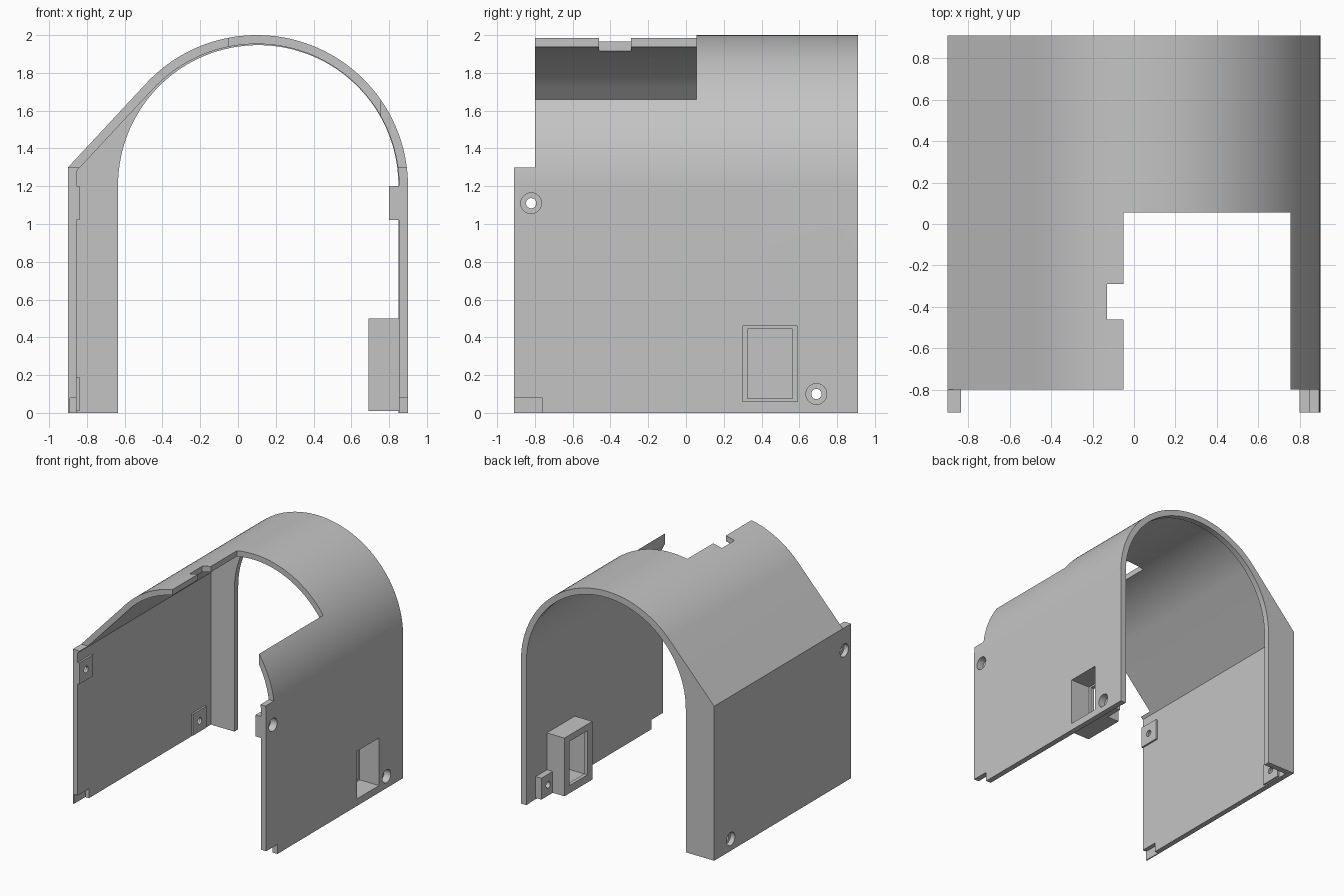
import bpy, bmesh, math

cube = bpy.data.objects.get("Cube")
if cube:
    bpy.data.objects.remove(cube, do_unlink=True)

grey = bpy.data.materials.new("plain_grey")
grey.use_nodes = True
grey.diffuse_color = (0.55, 0.55, 0.55, 1)
grey.node_tree.nodes["Principled BSDF"].inputs["Base Color"].default_value = (0.55, 0.55, 0.55, 1)


def prism(name, profile, y0, y1):
    """Extrude an x-z outline along y."""
    bm = bmesh.new()
    face = bm.faces.new([bm.verts.new((x, y0, z)) for x, z in profile])
    moved = bmesh.ops.extrude_face_region(bm, geom=[face])["geom"]
    bmesh.ops.translate(bm, vec=(0, y1 - y0, 0),
                        verts=[v for v in moved if isinstance(v, bmesh.types.BMVert)])
    bmesh.ops.recalc_face_normals(bm, faces=bm.faces)
    mesh = bpy.data.meshes.new(name)
    bm.to_mesh(mesh)
    bm.free()
    mesh.materials.append(grey)
    obj = bpy.data.objects.new(name, mesh)
    bpy.context.collection.objects.link(obj)
    return obj


def box(name, x, y, z):
    return prism(name, [(x[0], z[0]), (x[1], z[0]), (x[1], z[1]), (x[0], z[1])], *y)


def rod(name, x, y, z, radius):
    """Cylinder along x."""
    bpy.ops.mesh.primitive_cylinder_add(vertices=32, radius=radius, depth=x[1] - x[0],
                                        location=(sum(x) / 2, y, z),
                                        rotation=(0, math.pi / 2, 0))
    obj = bpy.context.object
    obj.name = name
    obj.data.materials.append(grey)
    return obj


def arc(cx, cz, r, end, steps=64):
    return [(cx + r * math.cos(end * i / steps), cz + r * math.sin(end * i / steps))
            for i in range(steps + 1)]


def arch(cx, cz, r, left, shoulder, bottom):
    """Right wall, round top, tangent slope down to a shoulder, left wall."""
    dx, dz = left - cx, shoulder - cz
    tangent = math.atan2(dz, dx) - math.acos(r / math.hypot(dx, dz))
    return ([(cx + r, bottom)] + arc(cx, cz, r, tangent)
            + [(left, shoulder), (left, bottom)])


def combine(target, tool, operation):
    tool.hide_render = True
    mod = target.modifiers.new("bool", 'BOOLEAN')
    mod.operation = operation
    mod.solver = 'EXACT'
    mod.object = tool
    bpy.context.view_layer.objects.active = target
    bpy.ops.object.modifier_apply(modifier=mod.name)
    bpy.data.objects.remove(tool, do_unlink=True)


def cut(tool):
    combine(shell, tool, 'DIFFERENCE')


def add(tool):
    combine(shell, tool, 'UNION')


# Outer arched body
shell = prism("arched_cover", arch(0.1, 1.2, 0.8, -0.9, 1.3, 0), -0.91, 0.91)

# Hollow inside, leaving a rib at the back with a round opening
cut(prism("hollow", arch(0.1, 1.2, 0.753, -0.855, 1.28, -0.1), -1, 0.86))
rib_hole = arc(0.107, 1.205, 0.742, math.pi)
cut(prism("rib_opening", [(0.849, -0.1)] + rib_hole + [(-0.635, -0.1)], 0.8, 1))

# Set the roof back, open its front part and notch the roof edge
cut(box("roof_setback", (-1, 1), (-1, -0.8), (1.3, 2.1)))
cut(box("roof_opening", (-0.05, 0.755), (-1, 0.055), (1.45, 2.1)))
cut(box("roof_notch", (-0.13, 0), (-0.46, -0.29), (1.7, 2.1)))

# Lower front corner notches; the left one keeps a thin outer skin
cut(box("right_notch", (0.7, 1), (-1, -0.76), (-0.1, 0.08)))
cut(box("left_notch", (-0.89, -0.7), (-1, -0.76), (-0.1, 0.08)))

# Socket frame inside the wall
add(box("socket_frame", (0.69, 0.88), (0.26, 0.63), (0.01, 0.5)))
cut(box("socket_recess", (0.72, 1), (0.3, 0.59), (0.06, 0.46)))
cut(box("socket_hole", (0.6, 0.8), (0.325, 0.565), (0.075, 0.445)))

# Screw bosses with counterbored holes on both walls
for y, z, y_range in ((-0.82, 1.11, (-0.91, -0.73)), (0.69, 0.1, (0.6, 0.78))):
    height = (z - 0.09, z + 0.09)
    add(box("right_boss", (0.8, 0.88), y_range, height))
    add(box("left_boss", (-0.88, -0.84), y_range, height))
    cut(rod("right_bore", (0.84, 1), y, z, 0.055))
    cut(rod("left_bore", (-1, -0.86), y, z, 0.055))
    cut(rod("right_screw_hole", (0.75, 0.95), y, z, 0.027))
    cut(rod("left_screw_hole", (-0.95, -0.8), y, z, 0.027))

# Smooth the arch, keep the edges crisp
bpy.ops.object.select_all(action='DESELECT')
shell.select_set(True)
bpy.context.view_layer.objects.active = shell
bpy.ops.object.shade_smooth_by_angle(angle=math.radians(25))
